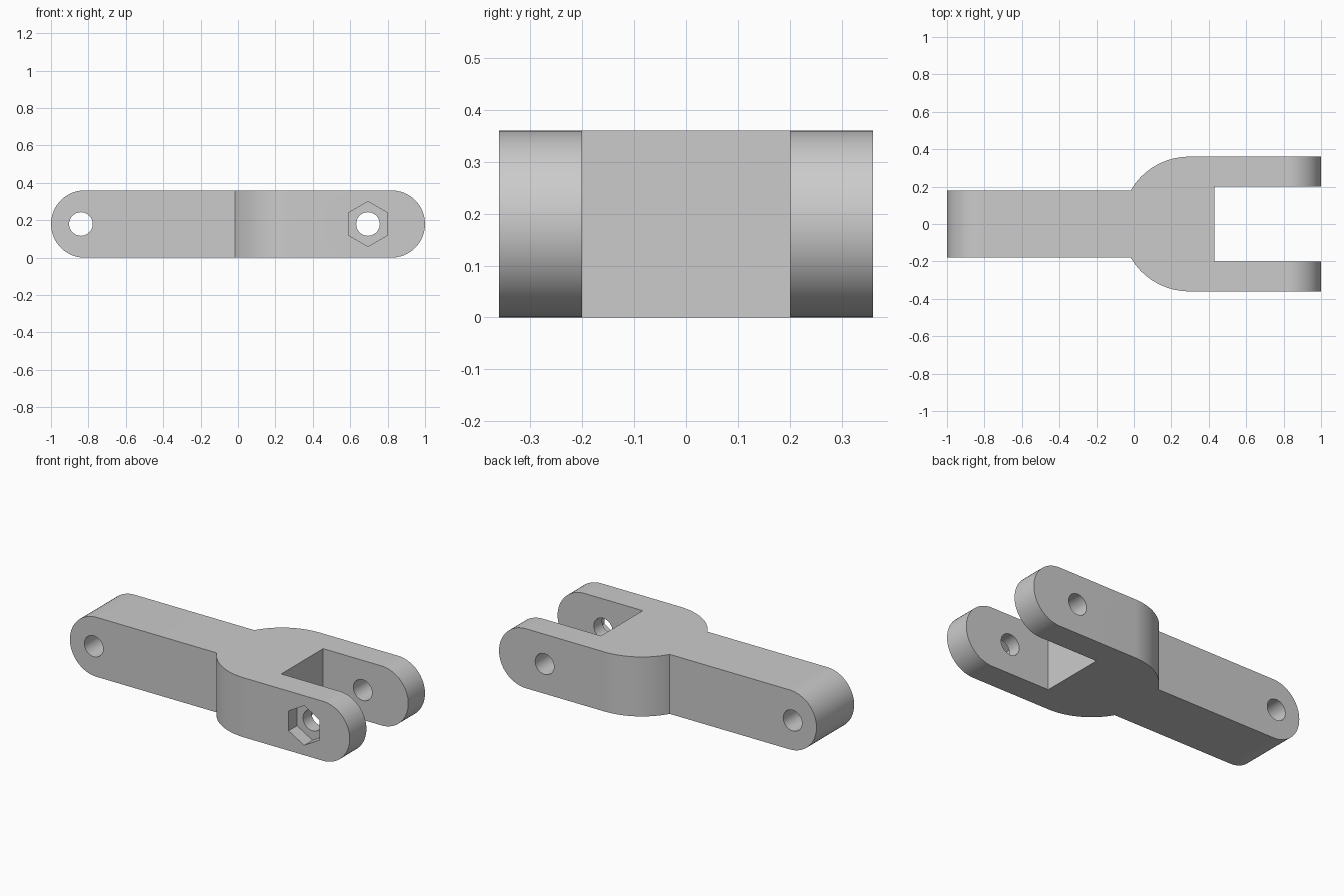
import bpy
import bmesh
from math import pi, sin, cos, asin
from mathutils import Matrix, Vector

if "Cube" in bpy.data.objects:
    bpy.data.objects.remove(bpy.data.objects["Cube"])

R = 0.18          # half height, also the end rounding and half width of the tongue
HUB_X, HUB_R = 0.295, 0.36
SLOT_X, SLOT_Y = 0.43, 0.2
HOLE_R = 0.063

grey = bpy.data.materials.new("plain grey")
grey.use_nodes = True
grey.diffuse_color = (0.6, 0.6, 0.6, 1)
grey.node_tree.nodes["Principled BSDF"].inputs["Base Color"].default_value = (0.6, 0.6, 0.6, 1)


def arc(cx, cy, r, start, end, steps):
    angles = [start + (end - start) * i / steps for i in range(steps + 1)]
    return [(cx + r * cos(a), cy + r * sin(a)) for a in angles]


def prism(name, outline, low, high, upright=False):
    """Extrude a plan outline along z, or an upright (x, z) outline along y."""
    bm = bmesh.new()
    place = (lambda p: (p[0], low, p[1])) if upright else (lambda p: (p[0], p[1], low))
    face = bm.faces.new([bm.verts.new(place(p)) for p in outline])
    new = bmesh.ops.extrude_face_region(bm, geom=[face])["geom"]
    shift = Vector((0, high - low, 0) if upright else (0, 0, high - low))
    bmesh.ops.translate(bm, vec=shift, verts=[v for v in new if isinstance(v, bmesh.types.BMVert)])
    bmesh.ops.recalc_face_normals(bm, faces=bm.faces)
    mesh = bpy.data.meshes.new(name)
    bm.to_mesh(mesh)
    bm.free()
    mesh.materials.append(grey)
    obj = bpy.data.objects.new(name, mesh)
    bpy.context.collection.objects.link(obj)
    return obj


def cut(target, tool, operation="DIFFERENCE"):
    mod = target.modifiers.new(tool.name, "BOOLEAN")
    mod.operation, mod.object, mod.solver = operation, tool, "EXACT"
    tool.hide_render = True
    bpy.context.view_layer.objects.active = target
    bpy.ops.object.modifier_apply(modifier=mod.name)
    bpy.data.objects.remove(tool)


# Plan outline: tongue, rounded hub and open fork, mirrored across y
neck = pi - asin(R / HUB_R)
half = [(-1.2, R)] + arc(HUB_X, 0, HUB_R, neck, pi / 2, 20)
half += [(1.2, HUB_R), (1.2, SLOT_Y), (SLOT_X, SLOT_Y)]
plan = half + [(x, -y) for x, y in reversed(half)]
link = prism("fork_link", plan, -0.2, 0.6)

# Rounded side silhouette for both ends
side = arc(1 - R, R, R, -pi / 2, pi / 2, 32) + arc(R - 1, R, R, pi / 2, 3 * pi / 2, 32)
cut(link, prism("side_silhouette", side, -0.5, 0.5, True), "INTERSECT")

# Pin holes and the hexagonal nut pocket in the front arm
for name, x in (("tongue_hole", -0.84), ("fork_hole", 0.695)):
    cut(link, prism(name, arc(x, R, HOLE_R, 0, 2 * pi, 40)[:-1], -0.6, 0.6, True))
hexagon = arc(0.695, R, 0.12, pi / 6, 2 * pi + pi / 6, 6)[:-1]
cut(link, prism("nut_pocket", hexagon, -0.6, -0.28, True))

# Smooth curved walls with sharp edges kept
bpy.ops.object.select_all(action="DESELECT")
link.select_set(True)
bpy.context.view_layer.objects.active = link
bpy.ops.object.shade_smooth_by_angle(angle=pi / 6)
